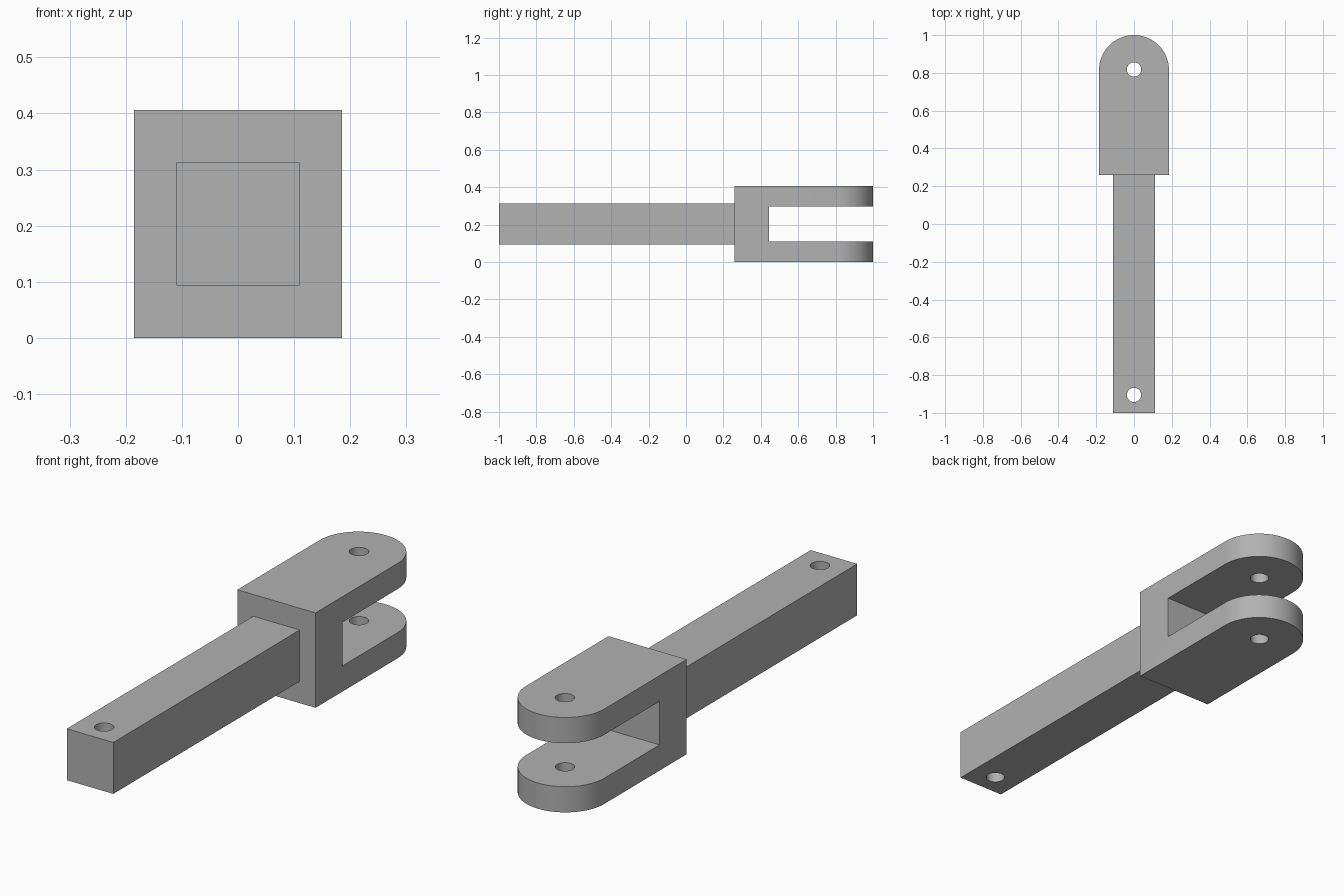
import bpy, bmesh, math

if "Cube" in bpy.data.objects:
    bpy.data.objects.remove(bpy.data.objects["Cube"])

HALF_W, HEIGHT, TIP = 0.185, 0.406, 1.0
MID = HEIGHT / 2
PIN_Y = TIP - HALF_W
BAR = 0.11
SHOULDER, SLOT_Y, SLOT_HALF = 0.26, 0.443, 0.093
HOLE_R = 0.038

grey = bpy.data.materials.new("plain grey")
grey.use_nodes = True
colour = (0.445, 0.445, 0.445, 1)
grey.diffuse_color = colour
grey.node_tree.nodes["Principled BSDF"].inputs["Base Color"].default_value = colour


def prism(name, outline, z0, z1):
    """Extrude a flat outline from z0 up to z1."""
    bm = bmesh.new()
    face = bm.faces.new([bm.verts.new((x, y, z0)) for x, y in outline])
    top = bmesh.ops.extrude_face_region(bm, geom=[face])["geom"]
    verts = [v for v in top if isinstance(v, bmesh.types.BMVert)]
    bmesh.ops.translate(bm, vec=(0, 0, z1 - z0), verts=verts)
    bmesh.ops.recalc_face_normals(bm, faces=bm.faces)
    mesh = bpy.data.meshes.new(name)
    bm.to_mesh(mesh)
    bm.free()
    mesh.materials.append(grey)
    obj = bpy.data.objects.new(name, mesh)
    bpy.context.collection.objects.link(obj)
    return obj


def arc(y, radius, sweep, steps):
    return [(radius * math.cos(sweep * i / steps), y + radius * math.sin(sweep * i / steps))
            for i in range(steps + 1)]


def rect(half, y0, y1):
    return [(-half, y0), (half, y0), (half, y1), (-half, y1)]


def cut(target, cutter):
    """Subtract a hidden cutter from the target."""
    cutter.hide_render = True
    cutter.hide_set(True)
    mod = target.modifiers.new(cutter.name, 'BOOLEAN')
    mod.operation = 'DIFFERENCE'
    mod.solver = 'EXACT'
    mod.object = cutter
    bpy.context.view_layer.objects.active = target
    bpy.ops.object.modifier_apply(modifier=mod.name)
    bpy.data.objects.remove(cutter)


def hole(name, y):
    return prism(name, arc(y, HOLE_R, math.tau, 48)[:-1], -0.1, HEIGHT + 0.1)


# Fork head: rounded block with a slot and a pin hole through both arms
fork = prism("fork_head", [(-HALF_W, SHOULDER), (HALF_W, SHOULDER)] + arc(PIN_Y, HALF_W, math.pi, 48),
             0, HEIGHT)
cut(fork, prism("slot_cutter", rect(HALF_W + 0.1, SLOT_Y, TIP + 0.1), MID - SLOT_HALF, MID + SLOT_HALF))
cut(fork, hole("pin_hole_cutter", PIN_Y + 0.003))

# Square shank with a hole near its end
shank = prism("shank", rect(BAR, -TIP, SHOULDER), MID - BAR, MID + BAR)
cut(shank, hole("shank_hole_cutter", -0.905))

# Smooth curved walls, keep edges sharp
bpy.ops.object.select_all(action='DESELECT')
for obj in (fork, shank):
    obj.select_set(True)
    bpy.context.view_layer.objects.active = obj
bpy.ops.object.shade_smooth_by_angle(angle=math.radians(30))
